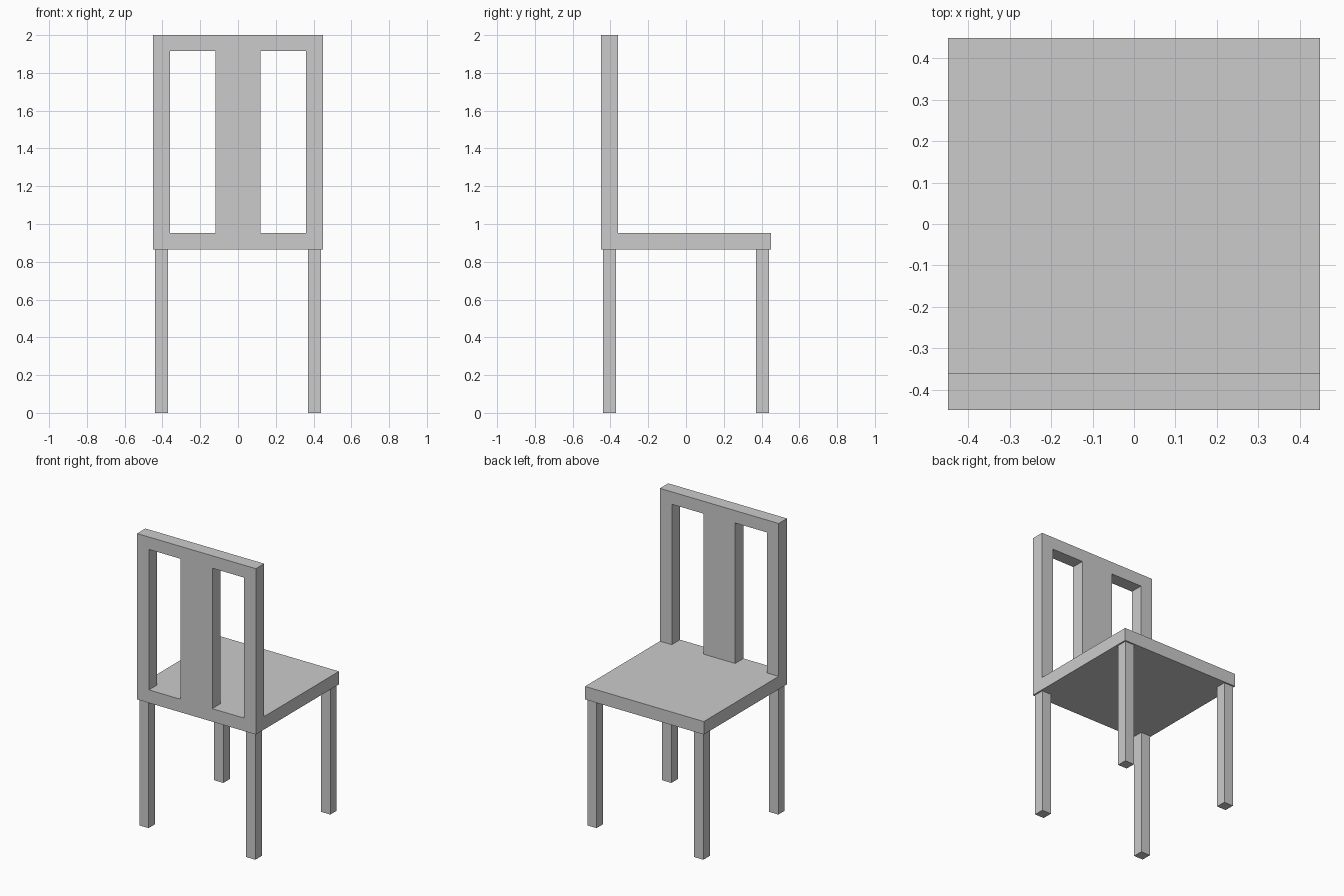
import bpy
import bmesh

if "Cube" in bpy.data.objects:
    bpy.data.objects.remove(bpy.data.objects["Cube"])

HALF = 0.45                      # half width of seat and back
SEAT_BOTTOM, SEAT_TOP = 0.864, 0.953
TOP = 2.0


def prism(name, outline, y0, y1):
    """Extrude an x/z outline from y0 to y1."""
    bm = bmesh.new()
    face = bm.faces.new([bm.verts.new((x, y0, z)) for x, z in outline])
    ext = bmesh.ops.extrude_face_region(bm, geom=[face], use_keep_orig=True)
    moved = [v for v in ext["geom"] if isinstance(v, bmesh.types.BMVert)]
    bmesh.ops.translate(bm, verts=moved, vec=(0, y1 - y0, 0))
    bmesh.ops.recalc_face_normals(bm, faces=bm.faces)
    mesh = bpy.data.meshes.new(name)
    bm.to_mesh(mesh)
    bm.free()
    obj = bpy.data.objects.new(name, mesh)
    bpy.context.collection.objects.link(obj)
    return obj


def box(name, x0, x1, y0, y1, z0, z1):
    return prism(name, [(x0, z0), (x1, z0), (x1, z1), (x0, z1)], y0, y1)


# Seat slab
box("seat", -HALF, HALF, -HALF, HALF, SEAT_BOTTOM, SEAT_TOP)

# Back: two posts, top rail and wide centre splat as one comb-shaped outline
POST_IN, SPLAT, RAIL_BOTTOM = 0.36, 0.12, 1.915
right_half = [(HALF, TOP), (HALF, SEAT_TOP), (POST_IN, SEAT_TOP),
              (POST_IN, RAIL_BOTTOM), (SPLAT, RAIL_BOTTOM), (SPLAT, SEAT_TOP)]
left_half = [(-x, z) for x, z in reversed(right_half)]
prism("back_frame", right_half + left_half, -HALF, -0.36)

# Four square legs, slightly inset from the seat edge
LEG, LEG_HALF = 0.405, 0.035
for row, y in (("front", -LEG), ("rear", LEG)):
    for side, x in (("left", -LEG), ("right", LEG)):
        box(f"{row}_{side}_leg", x - LEG_HALF, x + LEG_HALF,
            y - LEG_HALF, y + LEG_HALF, 0, SEAT_BOTTOM)
